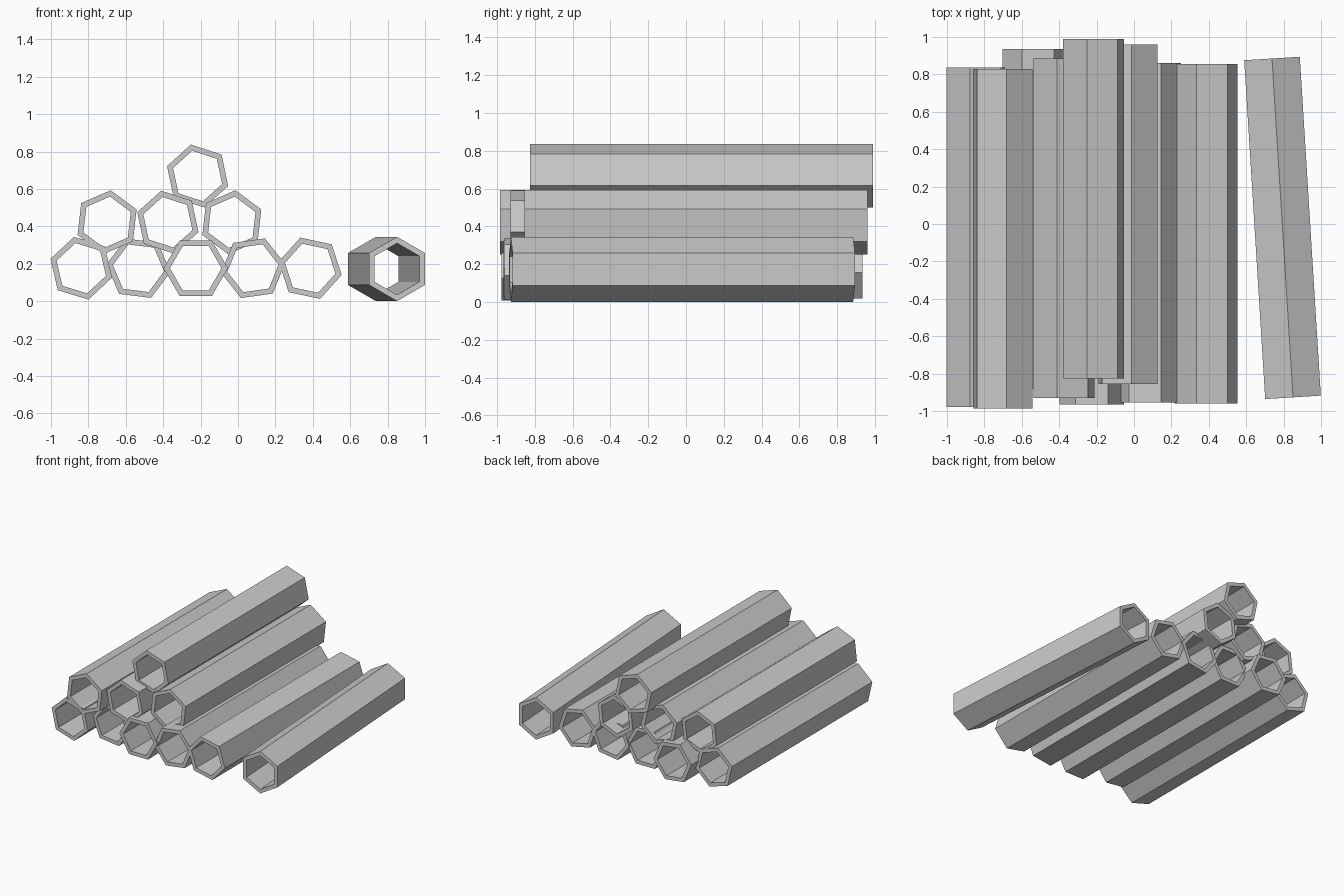
import bpy
import bmesh
from math import cos, sin, radians
from mathutils import Matrix

cube = bpy.data.objects.get("Cube")
if cube:
    bpy.data.objects.remove(cube, do_unlink=True)

OUTER, INNER, LENGTH = 0.172, 0.138, 1.815

# One plain grey for every pipe
grey = bpy.data.materials.new("pipe_grey")
grey.use_nodes = True
colour = (0.6, 0.6, 0.6, 1)
grey.diffuse_color = colour
bsdf = next(n for n in grey.node_tree.nodes if n.type == 'BSDF_PRINCIPLED')
bsdf.inputs["Base Color"].default_value = colour


def hex_pipe(name, x, y, z, roll, yaw=0):
    """Open hexagonal tube along y, rolled about its axis and turned about z."""
    bm = bmesh.new()

    def ring(radius, end):
        angles = [radians(roll + 60 * i) for i in range(6)]
        return [bm.verts.new((radius * cos(a), end * LENGTH / 2, radius * sin(a)))
                for a in angles]

    # Outer front, outer back, inner back, inner front
    loops = [ring(OUTER, -1), ring(OUTER, 1), ring(INNER, 1), ring(INNER, -1)]
    for k in range(4):
        a, b = loops[k], loops[(k + 1) % 4]
        for i in range(6):
            j = (i + 1) % 6
            bm.faces.new((a[i], a[j], b[j], b[i]))
    bmesh.ops.recalc_face_normals(bm, faces=bm.faces)
    mesh = bpy.data.meshes.new(name)
    bm.to_mesh(mesh)
    bm.free()
    mesh.materials.append(grey)
    obj = bpy.data.objects.new(name, mesh)
    obj.matrix_world = Matrix.Translation((x, y, z)) @ Matrix.Rotation(radians(yaw), 4, 'Z')
    bpy.context.collection.objects.link(obj)


# Bottom row, evenly spaced: (y offset, roll)
bottom = [(-0.07, -17), (0.028, -7), (-0.058, 0), (-0.047, 8), (-0.052, -12)]
for i, (y, roll) in enumerate(bottom):
    hex_pipe(f"bottom_pipe_{i + 1}", -0.838 + 0.306 * i, y, 0.176, roll)

# Middle row: (x, y offset, roll)
middle = [(-0.70, -0.078, 23.5), (-0.375, -0.022, 42), (-0.033, 0.052, 23.5)]
for i, (x, y, roll) in enumerate(middle):
    hex_pipe(f"middle_pipe_{i + 1}", x, y, 0.422, roll)

# Single pipe on top and the loose one lying beside the stack
hex_pipe("top_pipe", -0.216, 0.082, 0.669, 42)
hex_pipe("loose_pipe", 0.794, -0.021, 0.172, 30, yaw=3.55)
